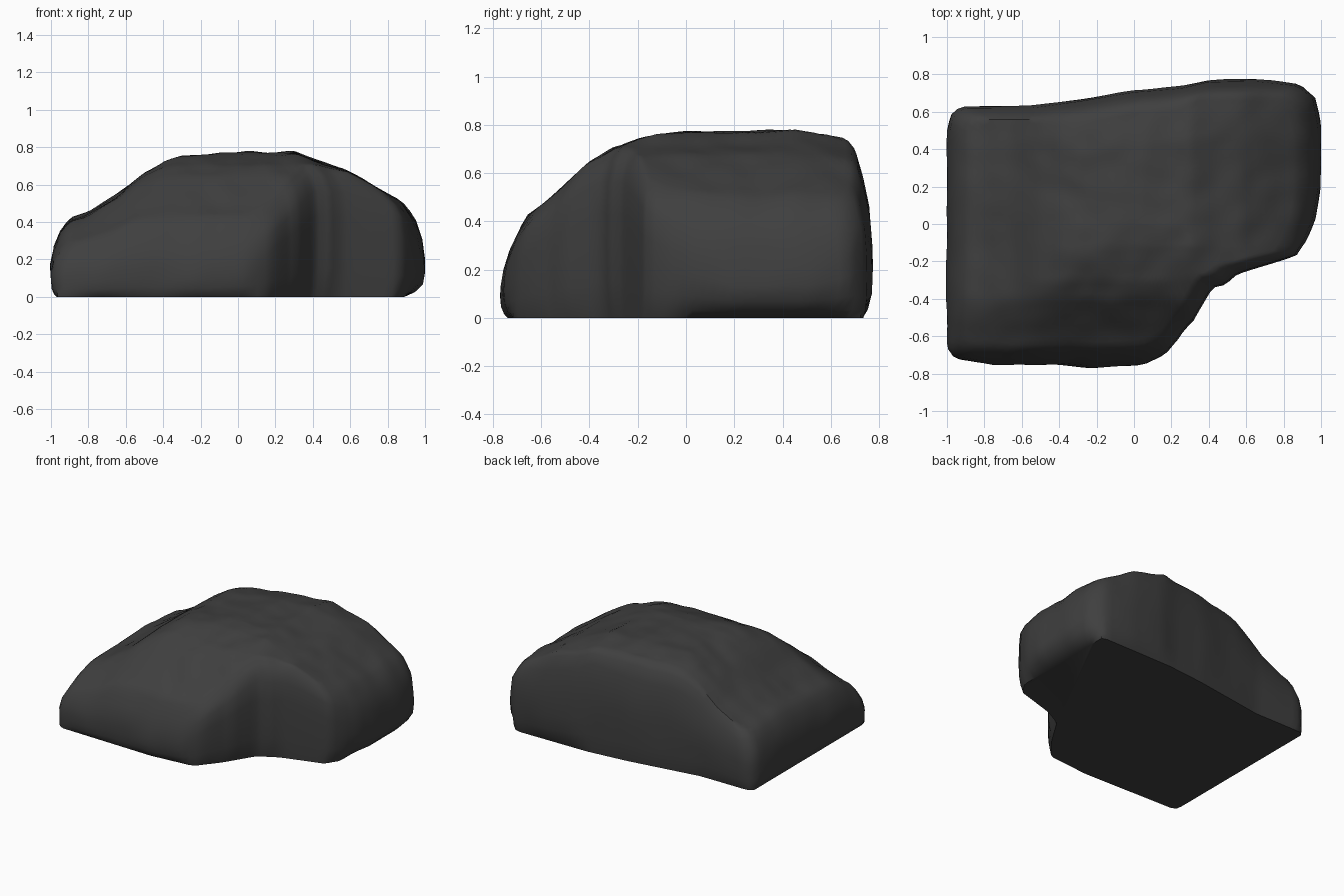
import bpy, bmesh, math
from mathutils import Vector, noise

cube = bpy.data.objects.get("Cube")
if cube:
    bpy.data.objects.remove(cube, do_unlink=True)

# Widest outline of the boulder, counter-clockwise from the right side
OUTLINE = [(1.0, .2), (1.0, .52), (.97, .68), (.89, .75), (.65, .775), (.4, .77), (.25, .735), (0, .715),
           (-.3, .665), (-.55, .63), (-.92, .63), (-.97, .6), (-1, .52), (-1, 0), (-1, -.66), (-.96, -.72),
           (-.75, -.755), (-.4, -.755), (-.22, -.77), (.05, -.75), (.17, -.695), (.25, -.6), (.27, -.56),
           (.31, -.53), (.42, -.34), (.49, -.325), (.55, -.27), (.64, -.24), (.87, -.17), (.92, -.09), (.97, .03)]
# Sharper-cornered foot standing on the ground
FOOT = [(.89, .3), (.89, .735), (.3, .73), (0, .7), (-.55, .615), (-.97, .615), (-.97, -.72), (-.2, -.74),
        (.13, -.71), (.26, -.55), (.39, -.34), (.53, -.265), (.83, -.175), (.89, -.08)]
# Height along x, and relative height along y and in from the back edge
RIDGE = [(-1, .27), (-.97, .34), (-.9, .41), (-.8, .45), (-.65, .54), (-.5, .66), (-.4, .72), (-.3, .75),
         (.05, .775), (.3, .77), (.42, .725), (.58, .675), (.87, .51), (.97, .4), (1, .3)]
FRONT = [(-.77, .2), (-.73, .3), (-.66, .42), (-.57, .49), (-.4, .645), (-.3, .705), (-.12, .76), (0, .775)]
BACK = [(0, .72), (.06, .95), (.17, .98), (.3, 1)]
EDGE = [(0, .81), (.04, .94), (.1, 1)]
BACK_LINE = [(-1, .63), (-.55, .63), (0, .715), (.4, .77), (1, .77)]
PEAK = .775
SEGMENTS = 144
TOP_RINGS = 30


def lerp(table, v):
    """Read a value off a table of points, clamped at both ends."""
    if v <= table[0][0]:
        return table[0][1]
    for (a, fa), (b, fb) in zip(table, table[1:]):
        if v <= b:
            return fa + (fb - fa) * (v - a) / (b - a)
    return table[-1][1]


def height(x, y, inset):
    # Drops from the peak to the sides and to the front, blended roundly
    side, front = PEAK - lerp(RIDGE, x), PEAK - lerp(FRONT, y)
    h = PEAK - (side ** 2.2 + front ** 2.2) ** (1 / 2.2)
    h *= lerp(BACK, lerp(BACK_LINE, x) - y) * lerp(EDGE, inset)
    # Weathered bumps and chips
    bump = noise.noise(Vector((x * 3, y * 3, 1))) * .014
    chip = noise.noise(Vector((x * 8, y * 8, 5))) * .009
    return max(.06, h + bump + chip)


def resample(points, count):
    """Evenly spaced points around a closed outline."""
    pts = [Vector(p) for p in points]
    pairs = list(zip(pts, pts[1:] + pts[:1]))
    step = sum((b - a).length for a, b in pairs) / count
    out, travelled = [], 0
    for a, b in pairs:
        length = (b - a).length
        while len(out) < count and len(out) * step < travelled + length:
            out.append(a.lerp(b, (len(out) * step - travelled) / length))
        travelled += length
    return out


def foot_scale(p):
    """How far along the ray to p the foot outline is met."""
    for a, b in zip(FOOT, FOOT[1:] + FOOT[:1]):
        a, b = Vector(a), Vector(b)
        if a.cross(p) >= 0 and p.cross(b) >= 0 and a.dot(p) > 0:
            return min(.995, a.cross(b) / p.cross(b - a))
    return .96


rim = resample(OUTLINE, SEGMENTS)
feet = [foot_scale(p) for p in rim]
bm = bmesh.new()
rings = []

# Side wall: undercut foot, bulging middle, rounded shoulder
for share, reach in [(0, 0), (.1, .5), (.28, .9), (.55, 1), (.8, .97)]:
    ring = []
    for p, foot in zip(rim, feet):
        wobble = noise.noise(Vector((p.x * 6, p.y * 6, share * 2))) * .012 * share
        s = foot + (1 - foot) * reach + wobble
        ring.append(bm.verts.new((p.x * s, p.y * s, height(p.x, p.y, 0) * share)))
    rings.append(ring)

# Domed top
for i in range(TOP_RINGS):
    s = .985 * (1 - i / TOP_RINGS)
    ring = []
    for p in rim:
        q = p * s
        ring.append(bm.verts.new((q.x, q.y, height(q.x, q.y, (1 - s) * p.length))))
    rings.append(ring)

for low, high in zip(rings, rings[1:]):
    for i in range(SEGMENTS):
        j = (i + 1) % SEGMENTS
        bm.faces.new((low[i], low[j], high[j], high[i]))
peak = bm.verts.new((0, 0, height(0, 0, 1)))
for i in range(SEGMENTS):
    bm.faces.new((rings[-1][i], rings[-1][(i + 1) % SEGMENTS], peak))

# Flat underside
bm.faces.new(list(reversed(rings[0])))
bm.normal_update()

mesh = bpy.data.meshes.new("boulder")
bm.to_mesh(mesh)
bm.free()
boulder = bpy.data.objects.new("boulder", mesh)
bpy.context.collection.objects.link(boulder)

# Dark stone colour
stone = bpy.data.materials.new("dark_stone")
stone.use_nodes = True
colour = (.05, .05, .05, 1)
stone.diffuse_color = colour
stone.node_tree.nodes["Principled BSDF"].inputs["Base Color"].default_value = colour
mesh.materials.append(stone)

bpy.context.view_layer.objects.active = boulder
boulder.select_set(True)
bpy.ops.object.shade_smooth_by_angle(angle=math.radians(40))
